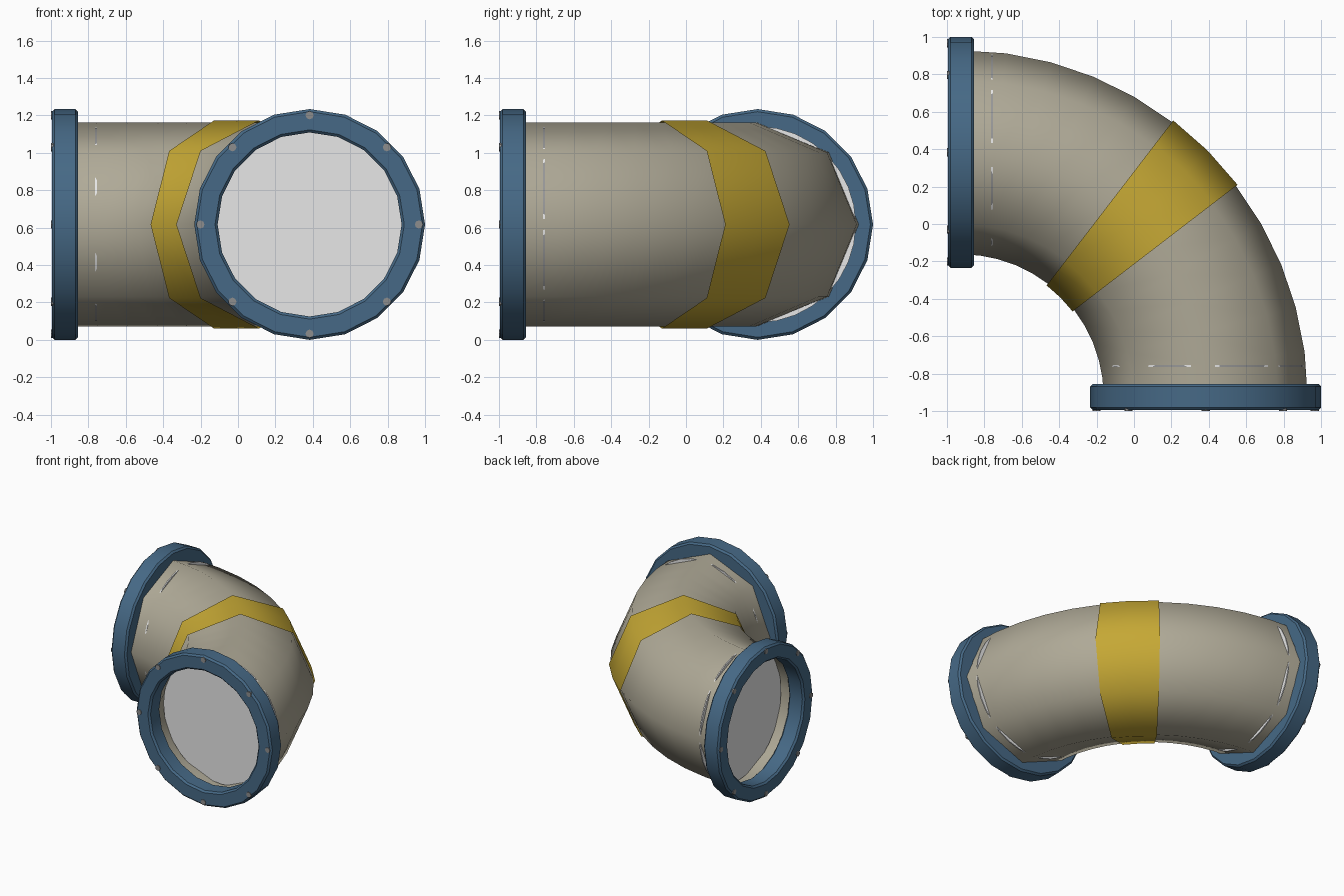
import bpy, bmesh, math
from mathutils import Vector

if "Cube" in bpy.data.objects:
    bpy.data.objects.remove(bpy.data.objects["Cube"])

CZ = 0.617            # height of the pipe axis
C = -0.925            # bend centre in x and y
R = 1.308             # bend radius of the pipe axis
UP = Vector((0, 0, 1))


def material(name, rgb):
    m = bpy.data.materials.new(name)
    m.diffuse_color = (*rgb, 1)
    m.use_nodes = True
    m.node_tree.nodes["Principled BSDF"].inputs["Base Color"].default_value = m.diffuse_color
    return m


BEIGE = material("pipe beige", (0.43, 0.40, 0.31))
YELLOW = material("band yellow", (0.56, 0.39, 0.035))
BLUE = material("flange blue", (0.061, 0.141, 0.238))
GREY = material("bolt grey", (0.27, 0.27, 0.27))
WHITE = material("plug light grey", (0.8, 0.8, 0.8))


def finish(bm, name, mat, angle=None):
    bmesh.ops.recalc_face_normals(bm, faces=bm.faces)
    me = bpy.data.meshes.new(name)
    bm.to_mesh(me)
    bm.free()
    ob = bpy.data.objects.new(name, me)
    bpy.context.collection.objects.link(ob)
    me.materials.append(mat)
    bpy.ops.object.select_all(action='DESELECT')
    ob.select_set(True)
    bpy.context.view_layer.objects.active = ob
    if angle is None:
        bpy.ops.object.shade_smooth()
    else:
        bpy.ops.object.shade_smooth_by_angle(angle=math.radians(angle))
    return ob


def skin(bm, rings, closed=False):
    """Join rings of vertices with quads."""
    n = len(rings[0])
    pairs = list(zip(rings, rings[1:])) + ([(rings[-1], rings[0])] if closed else [])
    for a, b in pairs:
        for i in range(n):
            j = (i + 1) % n
            bm.faces.new((a[i], a[j], b[j], b[i]))


def ring(bm, centre, side, r, n):
    return [bm.verts.new(centre + r * (side * math.cos(t) + UP * math.sin(t)))
            for t in (math.tau * i / n for i in range(n))]


def bend(name, r, a0, a1, steps, mat):
    """Open eight-sided tube following the bend."""
    bm = bmesh.new()
    rings = []
    for k in range(steps + 1):
        a = math.radians(a0 + (a1 - a0) * k / steps)
        side = Vector((math.cos(a), math.sin(a), 0))
        rings.append(ring(bm, Vector((C, C, CZ)) + side * R, side, r, 8))
    skin(bm, rings)
    return finish(bm, name, mat)


def lathe(name, base, axis, side, profile, n, mat, closed=False):
    """Turn (radius, distance) points round an axis; cap the ends if not closed."""
    bm = bmesh.new()
    rings = [ring(bm, base + axis * d, side, r, n) for r, d in profile]
    skin(bm, rings, closed)
    if not closed:
        bm.faces.new(rings[0])
        bm.faces.new(rings[-1])
    return finish(bm, name, mat, 30)


# Pipe bend and the painted band round its middle
bend("pipe_bend", 0.545, 0, 90, 12, BEIGE)
bend("middle_band", 0.556, 37.5, 52.5, 2, YELLOW)

# Flange section: a ring with bevelled corners
RO, RI, H, B = 0.617, 0.492, 0.07, 0.014
SECTION = [(RO, -H + B), (RO, H - B), (RO - B, H), (RI + B, H),
           (RI, H - B), (RI, -H + B), (RI + B, -H), (RO - B, -H)]

ENDS = [("left", Vector((C, C + R, CZ)), Vector((-1, 0, 0)), Vector((0, 1, 0))),
        ("front", Vector((C + R, C, CZ)), Vector((0, -1, 0)), Vector((1, 0, 0)))]

for label, base, axis, side in ENDS:
    lathe(label + "_flange", base, axis, side, SECTION, 20, BLUE, closed=True)
    # Plug disc inside the pipe mouth
    lathe(label + "_plug", base, axis, side,
          [(0.525, -0.17), (0.525, -0.16)], 32, WHITE)
    # Eight bolts on the flange face
    for i in range(8):
        t = math.tau * i / 8
        off = 0.584 * (side * math.cos(t) + UP * math.sin(t))
        lathe(f"{label}_bolt_{i + 1}", base + off, axis, side,
              [(0.022, 0.04), (0.022, 0.075)], 8, GREY)
